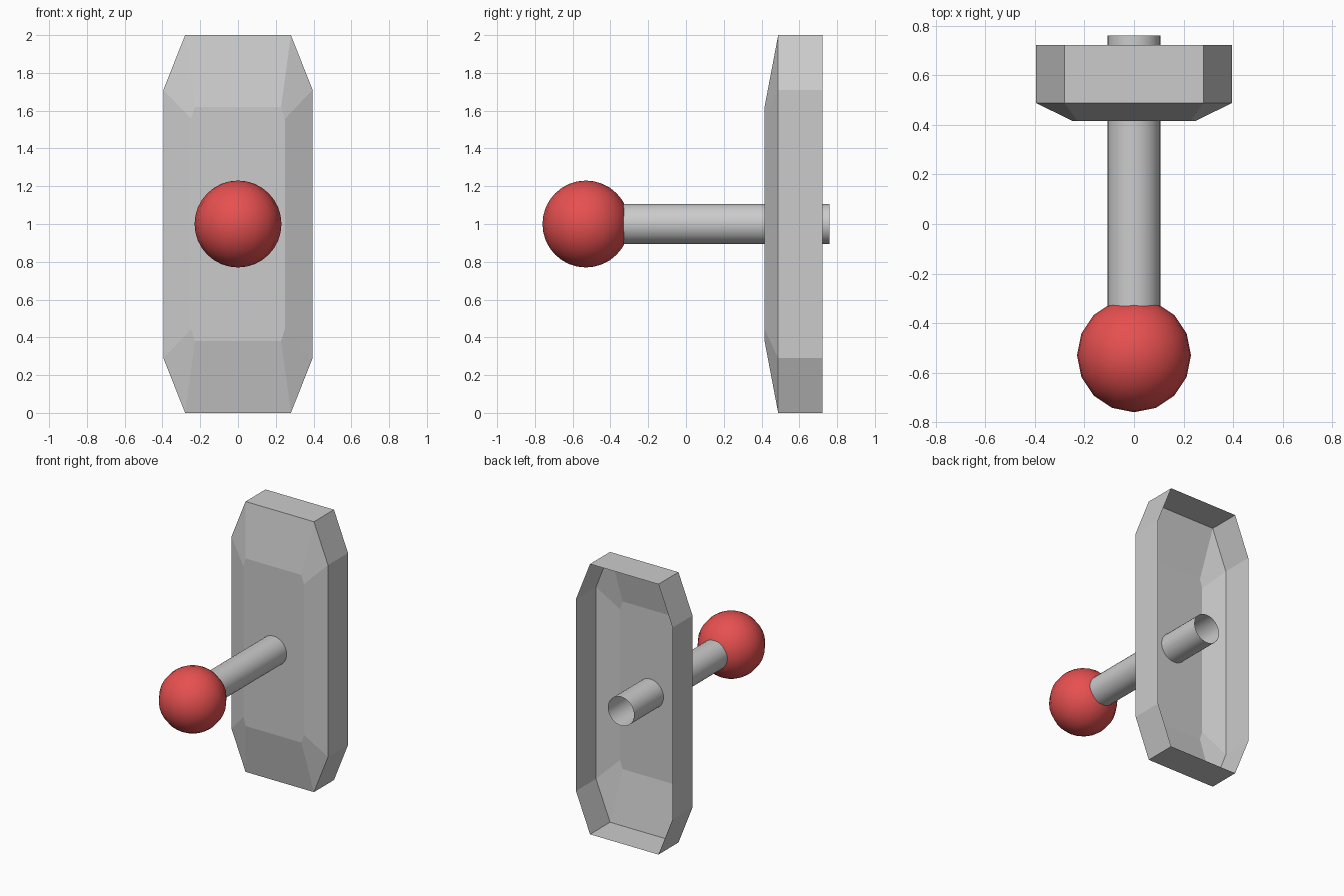
import bpy, bmesh
from math import pi, radians

if "Cube" in bpy.data.objects:
    bpy.data.objects.remove(bpy.data.objects["Cube"])


def octagon(bm, w_end, w_side, h_end, h_side, y):
    """Ring of an elongated octagon in the xz plane, centred on z = 1."""
    pts = [(w_end, h_end), (w_side, h_side), (w_side, -h_side), (w_end, -h_end)]
    pts += [(-x, -z) for x, z in pts]
    return [bm.verts.new((x, y, 1 + z)) for x, z in pts]


def smooth(obj):
    bpy.ops.object.select_all(action='DESELECT')
    obj.select_set(True)
    bpy.context.view_layer.objects.active = obj
    bpy.ops.object.shade_smooth_by_angle(angle=radians(40))


# Back plate: open-backed thin shell with a bevelled front
bm = bmesh.new()
rings = [octagon(bm, 0.28, 0.395, 1.0, 0.71, 0.722),
         octagon(bm, 0.28, 0.395, 1.0, 0.71, 0.488),
         octagon(bm, 0.228, 0.248, 0.62, 0.557, 0.416)]
for a, b in zip(rings, rings[1:]):
    for i in range(8):
        j = (i + 1) % 8
        bm.faces.new((a[i], a[j], b[j], b[i]))
bm.faces.new(rings[-1])
bmesh.ops.recalc_face_normals(bm, faces=bm.faces)
# make the bevelled front face outwards (-y)
bm.normal_update()
bm.faces.ensure_lookup_table()
if bm.faces[-1].normal.y > 0:
    bmesh.ops.reverse_faces(bm, faces=bm.faces)
mesh = bpy.data.meshes.new("back_plate")
bm.to_mesh(mesh)
bm.free()
bpy.context.collection.objects.link(bpy.data.objects.new("back_plate", mesh))

# Rod: open tube through the plate into the knob
y0, y1 = -0.40, 0.76
bpy.ops.mesh.primitive_cylinder_add(vertices=32, radius=0.107, depth=y1 - y0,
                                    end_fill_type='NOTHING',
                                    location=(0, (y0 + y1) / 2, 1),
                                    rotation=(pi / 2, 0, 0))
rod = bpy.context.object
rod.name = "rod"
smooth(rod)

# Knob: red ball on the front end
bpy.ops.mesh.primitive_uv_sphere_add(segments=16, ring_count=16, radius=0.23,
                                     location=(0, -0.53, 1))
knob = bpy.context.object
knob.name = "knob"
smooth(knob)
red = bpy.data.materials.new("red")
red.diffuse_color = (0.8, 0.08, 0.08, 1)
red.use_nodes = True
red.node_tree.nodes["Principled BSDF"].inputs["Base Color"].default_value = red.diffuse_color
knob.data.materials.append(red)
